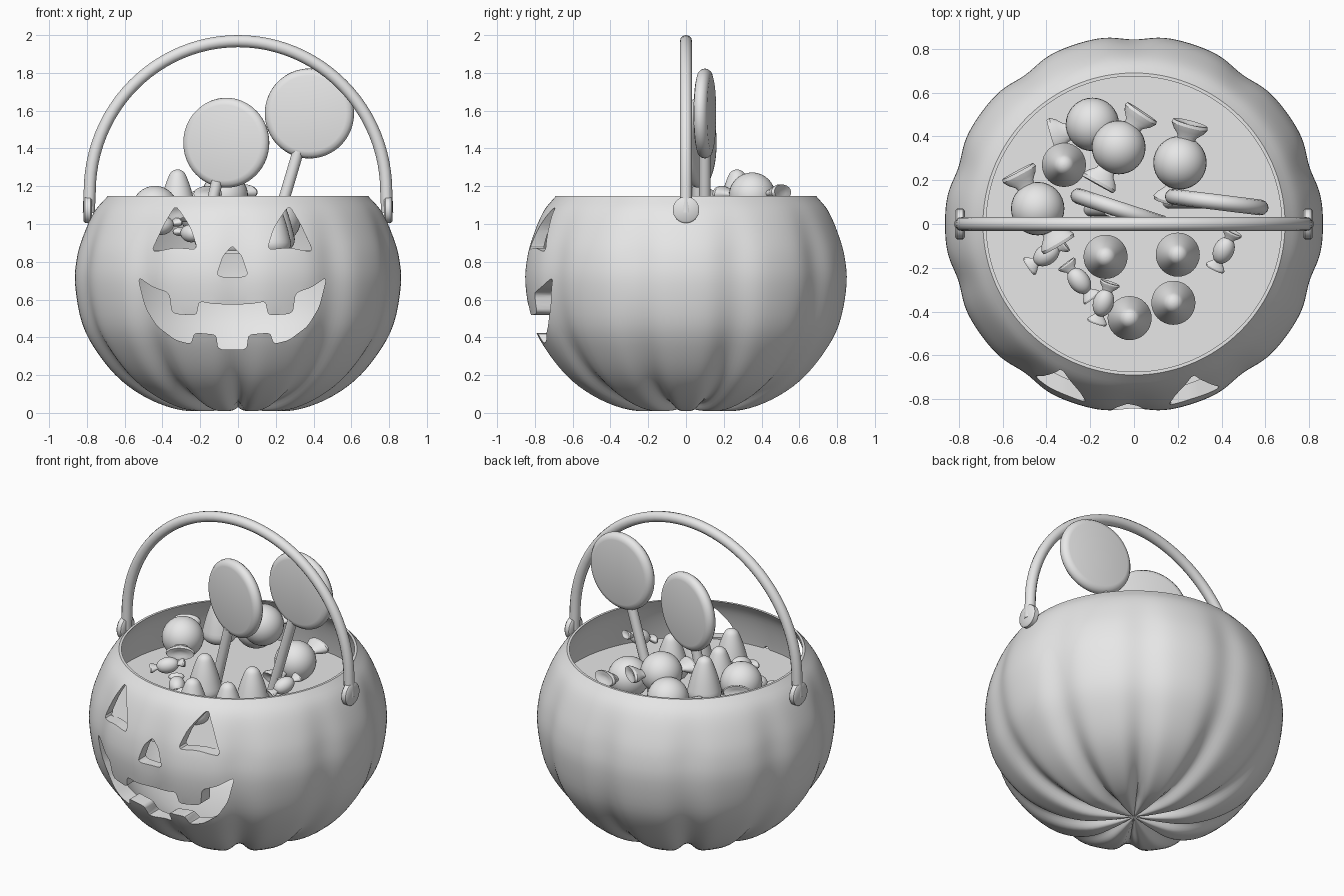
import bpy, bmesh
from math import sin, cos, pi, radians
from mathutils import Vector

cube = bpy.data.objects.get("Cube")
if cube:
    bpy.data.objects.remove(cube, do_unlink=True)

GREY = (0.8, 0.8, 0.8, 1)
grey = bpy.data.materials.new("light grey")
grey.use_nodes = True
grey.diffuse_color = GREY
grey.node_tree.nodes["Principled BSDF"].inputs["Base Color"].default_value = GREY


def smooth(ob, angle=40):
    bpy.ops.object.select_all(action='DESELECT')
    ob.select_set(True)
    bpy.context.view_layer.objects.active = ob
    bpy.ops.object.shade_smooth_by_angle(angle=radians(angle))


def make(name, bm, loc=(0, 0, 0), axis=None):
    """Turn a bmesh into an object; local z points along axis if given."""
    bmesh.ops.remove_doubles(bm, verts=bm.verts, dist=1e-5)
    bmesh.ops.recalc_face_normals(bm, faces=bm.faces)
    me = bpy.data.meshes.new(name)
    bm.to_mesh(me)
    bm.free()
    me.materials.append(grey)
    ob = bpy.data.objects.new(name, me)
    bpy.context.collection.objects.link(ob)
    ob.location = loc
    if axis is not None:
        ob.rotation_mode = 'QUATERNION'
        ob.rotation_quaternion = Vector(axis).to_track_quat('Z', 'Y')
    return ob


def lathe(profile, steps=32, shape=lambda r, z, a, i: (r, z)):
    """Revolve (r, z) points; shape may vary them with the angle."""
    bm = bmesh.new()
    rings = []
    for i, (r, z) in enumerate(profile):
        ring = []
        for k in range(steps):
            a = 2 * pi * k / steps
            rr, zz = shape(r, z, a, i)
            ring.append(bm.verts.new((rr * cos(a), rr * sin(a), zz)))
        rings.append(ring)
    for lo, hi in zip(rings, rings[1:]):
        for k in range(steps):
            n = (k + 1) % steps
            bm.faces.new((lo[k], lo[n], hi[n], hi[k]))
    return bm


def turned(name, profile, loc, axis=None, steps=32):
    ob = make(name, lathe(profile, steps), loc, axis)
    smooth(ob)
    return ob


def spline(points, sub=4):
    """Catmull-Rom curve through the points."""
    p = [Vector(q) for q in points]
    p = [2 * p[0] - p[1]] + p + [2 * p[-1] - p[-2]]
    out = []
    for a, b, c, d in zip(p, p[1:], p[2:], p[3:]):
        for s in range(sub):
            t = s / sub
            out.append(0.5 * (2 * b + (c - a) * t + (2 * a - 5 * b + 4 * c - d) * t * t
                              + (3 * b - a - 3 * c + d) * t ** 3))
    return out + [p[-2]]


def rounded(pts, passes=2, cut=0.14):
    """Trim the corners of a closed outline."""
    for _ in range(passes):
        new = []
        for a, b in zip(pts, pts[1:] + pts[:1]):
            a, b = Vector(a), Vector(b)
            new += [a.lerp(b, cut), a.lerp(b, 1 - cut)]
        pts = new
    return pts


# Ribbed pumpkin bucket: outer skin up, thin rim, inner skin down
outer = spline([(0, .03), (.15, .012), (.3, .015), (.46, .07), (.61, .17), (.73, .31),
                (.815, .47), (.853, .68), (.842, .83), (.805, .96), (.755, 1.07), (.69, 1.147)])
inner = spline([(.675, 1.147), (.72, 1.07), (.755, .95), (.78, .8), (.78, .66),
                (.735, .47), (.6, .28), (.4, .16), (.2, .12), (0, .11)])


def ribs(r, z, a, i):
    if i >= len(outer):
        return r, z
    groove = (.5 + .5 * cos(10 * (a + pi / 2))) ** 3
    low = max(0, 1 - z / .6)
    fade = min(1, (1.147 - z) / .3)
    return r * (1 + (.011 - (.024 + .035 * low) * groove) * fade), z + .05 * low ** 2 * groove * min(1, r / .2)


bucket = make("pumpkin_bucket", lathe(outer + inner, 200, ribs))

# Carved face: outlines in x and z about the face centre line
FACE_X = -.03
eye = [(.3, 1.1), (.36, 1.0), (.43, .85), (.3, .875), (.185, .865), (.22, .98)]
nose = [(0, .885), (.05, .83), (.085, .72), (-.085, .72), (-.05, .83)]
half = [(.5, .72), (.42, .665), (.335, .635), (.32, .525), (.19, .515), (.175, .59), (.09, .575)]
jaw = [(.075, .335), (.085, .415), (.2, .425), (.22, .365), (.3, .385), (.4, .46), (.46, .56)]


def flip(pts):
    return [(-x, z) for x, z in reversed(pts)]


mouth = half + flip(half) + flip(jaw) + jaw
bm = bmesh.new()
for outline in (eye, flip(eye), nose, mouth):
    pts = rounded(outline)
    front = [bm.verts.new((FACE_X + x, -1.1, z)) for x, z in pts]
    back = [bm.verts.new((FACE_X + x, -.4, z)) for x, z in pts]
    bm.faces.new(front)
    bm.faces.new(back[::-1])
    for k in range(len(pts)):
        n = (k + 1) % len(pts)
        bm.faces.new((front[k], back[k], back[n], front[n]))
cutter = make("face_cutter", bm)
mod = bucket.modifiers.new("carve", 'BOOLEAN')
mod.object = cutter
mod.solver = 'EXACT'
bpy.context.view_layer.objects.active = bucket
bpy.ops.object.modifier_apply(modifier=mod.name)
bpy.data.objects.remove(cutter, do_unlink=True)
smooth(bucket, 35)

# Floor that carries the sweets
turned("inner_floor", [(0, .84), (.785, .84), (.785, .86), (0, .86)], (0, 0, 0), steps=96)

# Carrying handle and its round end caps
curve = bpy.data.curves.new("handle", 'CURVE')
curve.dimensions = '3D'
curve.bevel_depth = .032
curve.bevel_resolution = 4
curve.use_fill_caps = True
arc = [(.785 * cos(pi * k / 48), 0, 1.17 + .798 * sin(pi * k / 48)) for k in range(49)]
path = [(.79, 0, 1.06)] + arc + [(-.79, 0, 1.06)]
line = curve.splines.new('POLY')
line.points.add(len(path) - 1)
for point, co in zip(line.points, path):
    point.co = (*co, 1)
line.use_smooth = True
curve.materials.append(grey)
bpy.context.collection.objects.link(bpy.data.objects.new("handle", curve))
for side, word in ((1, "left"), (-1, "right")):
    turned(word + "_handle_cap", [(0, -.022), (.06, -.022), (.07, -.014), (.07, .014), (.06, .022), (0, .022)],
           (side * .795, 0, 1.075), (side, 0, 0))

# Lollipops
DISC = [(0, -.036), (.2, -.036), (.222, -.03), (.235, -.014), (.238, 0),
        (.235, .014), (.222, .03), (.2, .036), (0, .036)]
for n, (centre, yaw, foot) in enumerate([((-.062, .065, 1.43), -18, (-.2, .065, .85)),
                                         ((.378, .1, 1.585), -7, (.16, .1, .85))], 1):
    yaw = radians(yaw)
    turned(f"lollipop_{n}", DISC, centre, (sin(yaw), -cos(yaw), 0), 64)
    stick = Vector(centre) - Vector(foot)
    top = stick.length - .21
    turned(f"lollipop_stick_{n}", [(0, 0), (.03, 0), (.03, top), (0, top)], foot, stick, 20)

# Wrapped sweets: a body with flared wrapper ends
TAIL = [(0, 0), (.04, 0), (.045, .02), (.07, .045), (.085, .07), (.08, .085), (.04, .08), (0, .07)]


def tail(name, loc, axis, size=1.0):
    ob = turned(name, [(r * size, z * size) for r, z in TAIL], loc, axis, 20)
    ob.scale = (1, .5, 1)


def ball(name, loc, radius, axis=None, stretch=1.0):
    arc = [(radius * sin(pi * k / 16), -radius * stretch * cos(pi * k / 16)) for k in range(17)]
    turned(name, arc, loc, axis)


rounds = [((-.19, .455, 1.06), .122, [(-1, -.3, -.1)]),
          ((-.07, .35, 1.15), .123, [(.55, .83, .1), (-.45, -.8, .05)]),
          ((.21, .28, 1.02), .122, [(.25, .95, .25), (-.2, -.9, -.3)]),
          ((-.44, .07, 1.08), .122, [(-.45, .85, .1), (.5, -.85, -.1)])]
for n, (loc, radius, ends) in enumerate(rounds, 1):
    ball(f"round_sweet_{n}", loc, radius)
    for side, end in zip("ab", ends):
        d = Vector(end).normalized()
        tail(f"round_sweet_{n}_wrapper_{side}", Vector(loc) + d * radius * .9, d)

smalls = [((-.4, -.14, .99), (.8, .55, .2)), ((-.25, -.26, .95), (-.6, .8, .1)),
          ((-.14, -.36, .95), (.3, .9, .25)), ((.41, -.12, 1.07), (.42, .85, .35))]
for n, (loc, axis) in enumerate(smalls, 1):
    d = Vector(axis).normalized()
    ball(f"small_sweet_{n}", loc, .047, d, 1.4)
    for side, s in (("a", 1), ("b", -1)):
        tail(f"small_sweet_{n}_wrapper_{side}", Vector(loc) + d * s * .055, d * s, .55)

# Cone sweets with rounded bases and tips
CONE = spline([(0, 0), (.07, .005), (.1, .045), (.092, .1), (.07, .18), (.046, .245),
               (.032, .266), (.016, .276), (0, .279)], 3)
cones = [(-.13, -.15, .86), (.2, -.14, .86), (-.02, -.43, .84), (.18, -.36, .84), (-.32, .27, 1.01)]
for n, loc in enumerate(cones, 1):
    turned(f"cone_sweet_{n}", CONE, loc)
